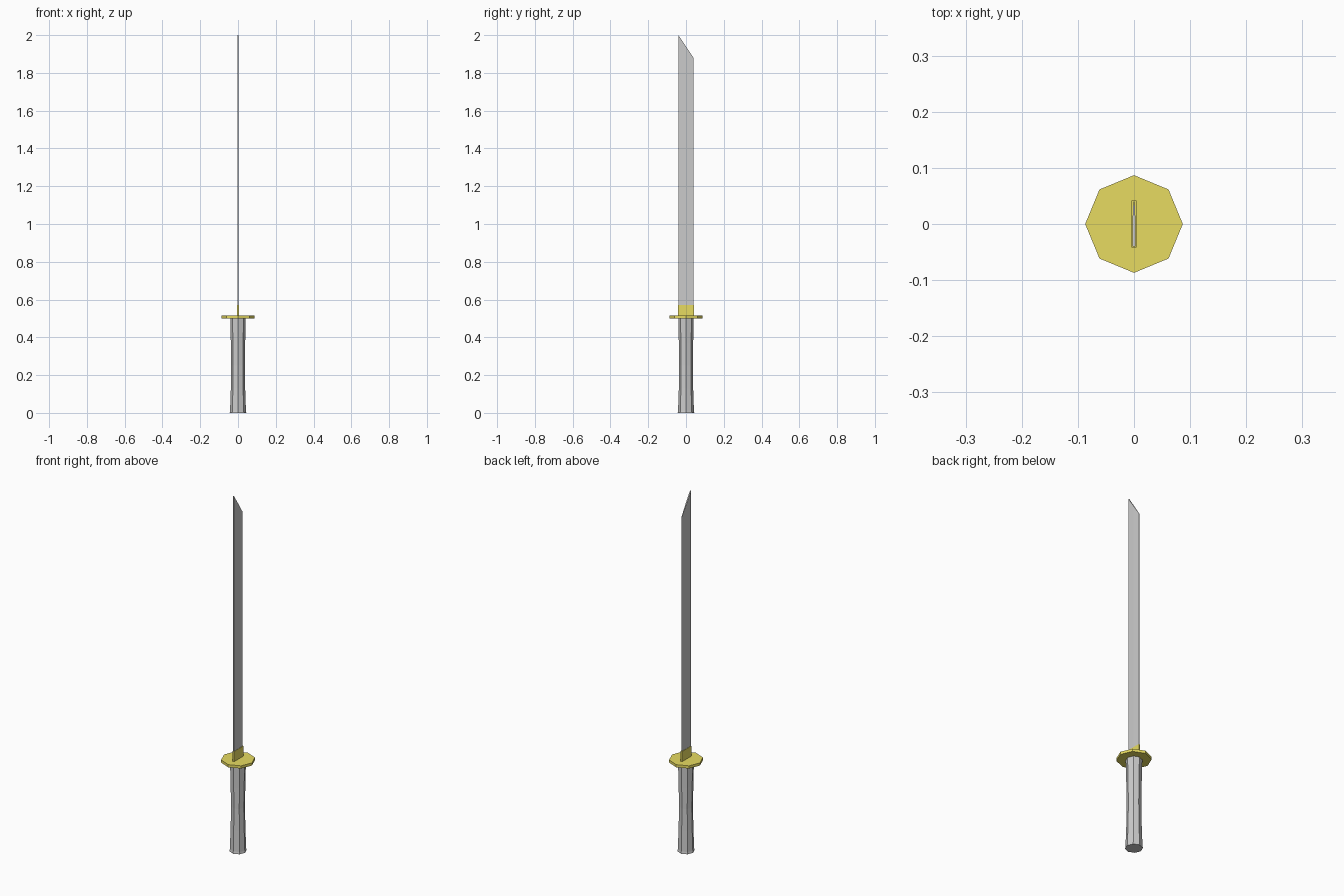
import bpy, bmesh
from math import cos, sin, tau

if "Cube" in bpy.data.objects:
    bpy.data.objects.remove(bpy.data.objects["Cube"])


def add_object(name, rings, mat=None):
    """Closed solid lofted through rings of equal vertex count."""
    bm = bmesh.new()
    loops = [[bm.verts.new(p) for p in ring] for ring in rings]
    n = len(loops[0])
    for low, high in zip(loops, loops[1:]):
        for i in range(n):
            j = (i + 1) % n
            bm.faces.new((low[i], low[j], high[j], high[i]))
    bm.faces.new(loops[0][::-1])
    bm.faces.new(loops[-1])
    bmesh.ops.recalc_face_normals(bm, faces=bm.faces)
    mesh = bpy.data.meshes.new(name)
    bm.to_mesh(mesh)
    bm.free()
    obj = bpy.data.objects.new(name, mesh)
    bpy.context.collection.objects.link(obj)
    if mat:
        mesh.materials.append(mat)
    return obj


def octagon(r, z):
    return [(r * cos(tau * i / 8), r * sin(tau * i / 8), z) for i in range(8)]


gold = bpy.data.materials.new("gold")
gold.diffuse_color = (0.8, 0.71, 0.12, 1)
gold.use_nodes = True
gold.node_tree.nodes["Principled BSDF"].inputs["Base Color"].default_value = gold.diffuse_color

# Waisted eight-sided grip
grip = [(0.044, 0), (0.042, 0.012), (0.038, 0.13), (0.036, 0.25),
        (0.038, 0.37), (0.041, 0.50)]
add_object("handle", [octagon(r, z) for r, z in grip])

# Octagonal hand guard
add_object("guard", [octagon(0.087, 0.50), octagon(0.087, 0.515)], gold)

# Collar around the base of the blade
collar = [(-0.0045, -0.042), (0.0045, -0.042), (0.0045, 0.042), (-0.0045, 0.042)]
add_object("collar", [[(x, y, z) for x, y in collar] for z in (0.51, 0.572)], gold)

# Blade: thick spine at the front, thinner cutting edge, slanted tip
section = [(-0.003, -0.04), (0.003, -0.04), (0.003, 0), (0.001, 0.04),
           (-0.001, 0.04), (-0.003, 0)]
add_object("blade", [[(x, y, 0.51) for x, y in section],
                     [(x, y, 1.94 - 1.5 * y) for x, y in section]])
